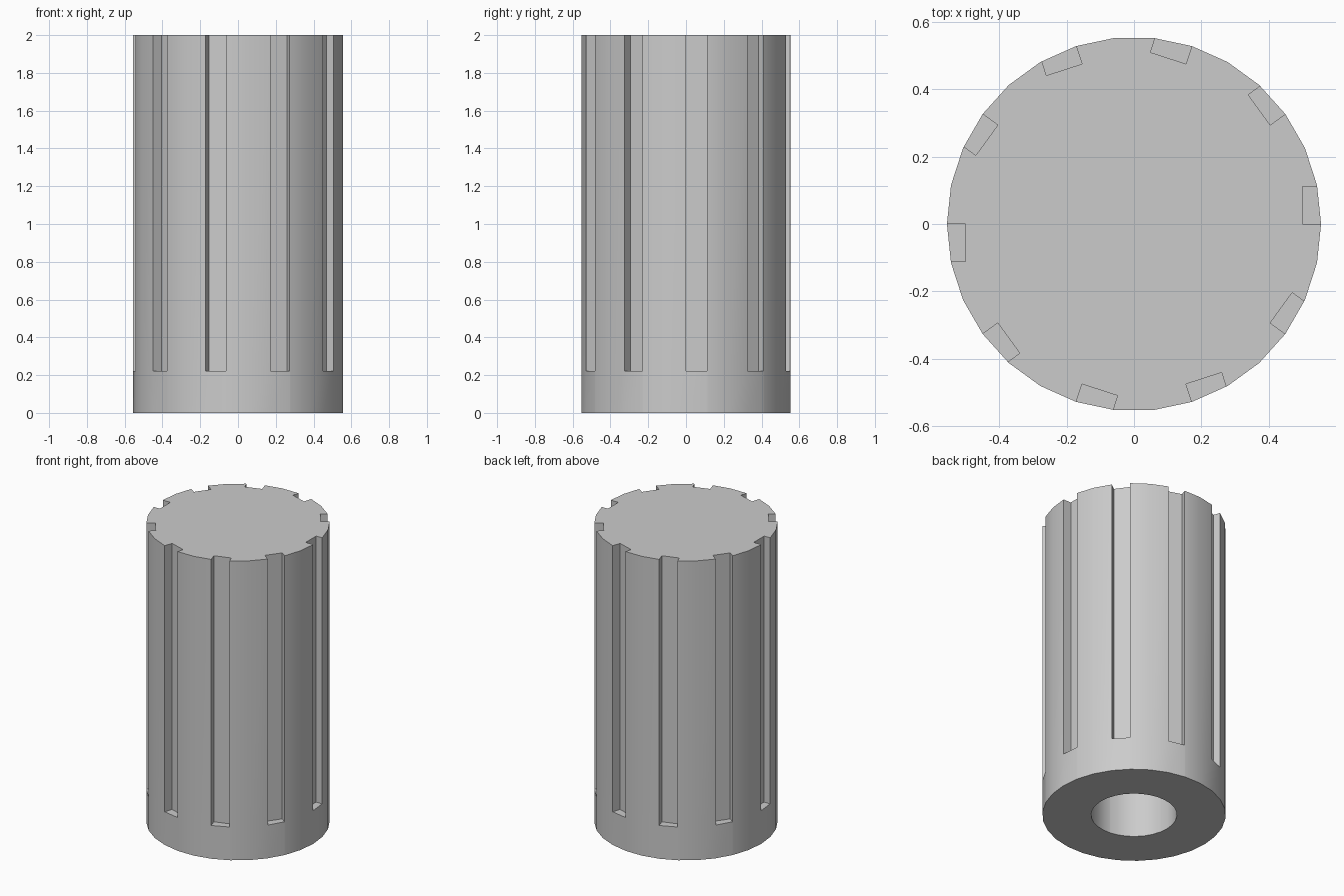
import bpy
import bmesh
from math import radians
from mathutils import Matrix, Vector

RADIUS, SLOT_FLOOR, SLOT_WIDTH = 0.5556, 0.5, 0.111
LEDGE, HEIGHT = 0.222, 2.0
BORE_RADIUS, BORE_DEPTH = 0.26, 1.2
SLOTS, SIDES = 10, 30

cube = bpy.data.objects.get("Cube")
if cube:
    bpy.data.objects.remove(cube)

grey = bpy.data.materials.new("light grey")
colour = (0.6, 0.6, 0.6, 1)
grey.diffuse_color = colour
grey.use_nodes = True
grey.node_tree.nodes["Principled BSDF"].inputs["Base Color"].default_value = colour

bm = bmesh.new()


def spin(points):
    """Repeat a few cross-section points around the axis, once per slot."""
    return [Matrix.Rotation(radians(360 / SLOTS * i), 3, "Z") @ p
            for i in range(SLOTS) for p in points]


def ring(points, z, scale=1):
    return [bm.verts.new((p.x * scale, p.y * scale, z)) for p in points]


def wall(lower, upper):
    n = len(lower)
    for i in range(n):
        j = (i + 1) % n
        bm.faces.new((lower[i], lower[j], upper[j], upper[i]))


# One tenth of the outline: corners of the polygon plus the slot's far edge
corner = [Matrix.Rotation(radians(360 / SIDES * k), 3, "Z") @ Vector((RADIUS, 0, 0))
          for k in range(3)]
slot_edge = corner[0].lerp(corner[1], SLOT_WIDTH / corner[1].y)
rim = spin([corner[0], slot_edge, corner[1], corner[2]])
floor = spin([Vector((SLOT_FLOOR, 0, 0)), Vector((SLOT_FLOOR, SLOT_WIDTH, 0))])

# Plain collar and bored underside
bottom = ring(rim, 0)
ledge = ring(rim, LEDGE)
wall(bottom, ledge)
bore_mouth = ring(rim, 0, BORE_RADIUS / RADIUS)
bore_end = ring(rim, BORE_DEPTH, BORE_RADIUS / RADIUS)
wall(bore_mouth, bottom)
wall(bore_end, bore_mouth)
bm.faces.new(bore_end)

# Slotted body: the outline dips to the slot floor in each tenth
top = ring(rim, HEIGHT)
floor_low, floor_high = ring(floor, LEDGE), ring(floor, HEIGHT)


def slotted(outer, inner):
    loop = []
    for i in range(SLOTS):
        a, b = outer[4 * i:4 * i + 4], inner[2 * i:2 * i + 2]
        loop += [a[0], b[0], b[1], a[1], a[2], a[3]]
    return loop


wall(slotted(ledge, floor_low), slotted(top, floor_high))
bm.faces.new(slotted(top, floor_high))
for i in range(SLOTS):
    bm.faces.new((ledge[4 * i], ledge[4 * i + 1],
                  floor_low[2 * i + 1], floor_low[2 * i]))
bmesh.ops.recalc_face_normals(bm, faces=bm.faces[:])

mesh = bpy.data.meshes.new("grooved_knob")
bm.to_mesh(mesh)
bm.free()
mesh.materials.append(grey)
knob = bpy.data.objects.new("grooved_knob", mesh)
bpy.context.collection.objects.link(knob)

# Smooth round sides with crisp slot edges
bpy.ops.object.select_all(action="DESELECT")
knob.select_set(True)
bpy.context.view_layer.objects.active = knob
bpy.ops.object.shade_smooth_by_angle(angle=radians(30))
